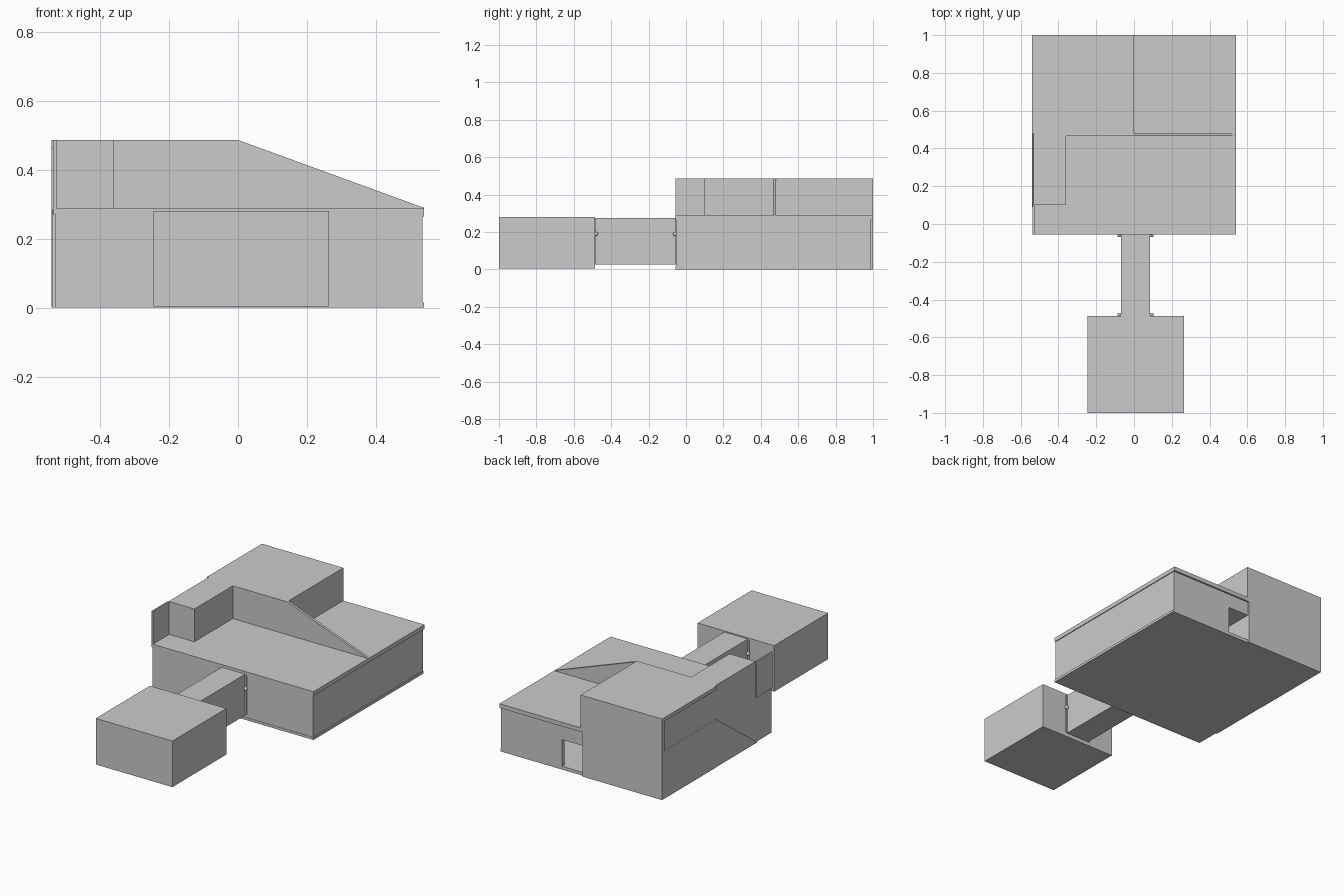
import bpy, bmesh

if "Cube" in bpy.data.objects:
    bpy.data.objects.remove(bpy.data.objects["Cube"])


def prism(name, pts, axis, lo, hi):
    """Extrude a 2D profile along an axis (x: pts are y,z; y: x,z; z: x,y)."""
    def place(p, d):
        a, b = p
        return {'x': (d, a, b), 'y': (a, d, b), 'z': (a, b, d)}[axis]
    bm = bmesh.new()
    bottom = [bm.verts.new(place(p, lo)) for p in pts]
    top = [bm.verts.new(place(p, hi)) for p in pts]
    bm.faces.new(bottom)
    bm.faces.new(top)
    n = len(pts)
    for i in range(n):
        j = (i + 1) % n
        bm.faces.new((bottom[i], bottom[j], top[j], top[i]))
    bmesh.ops.recalc_face_normals(bm, faces=bm.faces)
    mesh = bpy.data.meshes.new(name)
    bm.to_mesh(mesh)
    bm.free()
    ob = bpy.data.objects.new(name, mesh)
    bpy.context.collection.objects.link(ob)
    return ob


def box(name, x, y, z):
    return prism(name, [(x[0], y[0]), (x[1], y[0]), (x[1], y[1]), (x[0], y[1])], 'z', *z)


def cut(target, cutter):
    mod = target.modifiers.new("opening", 'BOOLEAN')
    mod.operation = 'DIFFERENCE'
    mod.solver = 'EXACT'
    mod.object = cutter
    cutter.hide_render = True
    cutter.hide_set(True)


# Ground floor with rear doorway opening into a room
ground = box("ground_floor", (-0.53, 0.535), (-0.053, 0.99), (0, 0.28))
cut(ground, box("room_cutter", (-0.01, 0.50), (0.50, 0.97), (0.02, 0.18)))
cut(ground, box("doorway_cutter", (-0.01, 0.13), (0.95, 1.05), (0.02, 0.18)))

# Roof terrace slab, overhanging slightly, and base lip
box("terrace_slab", (-0.53, 0.54), (-0.055, 1.0), (0.265, 0.29))
box("base_lip", (-0.53, 0.54), (-0.055, 0.99), (0, 0.015))

# Rear tower face and L-shaped upper floor
box("rear_wall_panel", (-0.53, -0.012), (0.98, 1.0), (0, 0.28))
prism("upper_floor",
      [(-0.532, 0.10), (-0.36, 0.10), (-0.36, 0.465), (0, 0.465), (0, 1.0), (-0.532, 1.0)],
      'z', 0.28, 0.487)

# Thin parapet and sloping fin wall on the terrace
box("parapet", (-0.537, -0.527), (-0.055, 0.10), (0.27, 0.487))
prism("sloping_fin", [(-0.01, 0.28), (0.54, 0.28), (0.54, 0.29), (0, 0.487), (-0.01, 0.487)],
      'y', 0.465, 0.48)

# Left side facing: lower panel, window surround and stair side
box("left_lower_facing", (-0.541, -0.525), (0.48, 1.0), (0.0, 0.285))
box("window_head", (-0.541, -0.525), (0.48, 1.0), (0.465, 0.487))
box("window_post", (-0.541, -0.525), (0.975, 1.0), (0.28, 0.48))
prism("stair_side", [(0.48, 0.0), (0.48, 0.285), (0.09, 0.0)], 'x', -0.539, -0.525)

# Front pavilion and linking corridor
box("pavilion", (-0.245, 0.264), (-1.0, -0.487), (0.004, 0.281))
box("corridor", (-0.07, 0.086), (-0.49, -0.05), (0.027, 0.274))

# Door plates and knobs at each end of the corridor
for end, y, s in (("front", -0.487, 1), ("rear", -0.053, -1)):
    box(end + "_door_plate", (-0.08, 0.096), tuple(sorted((y, y + s * 0.005))), (0.03, 0.27))
    for side, x in (("left", -0.077), ("right", 0.093)):
        bpy.ops.mesh.primitive_uv_sphere_add(segments=12, ring_count=8, radius=0.011,
                                             location=(x, y + s * 0.006, 0.19))
        bpy.context.object.name = f"{end}_{side}_knob"
        bpy.ops.object.shade_smooth_by_angle()
